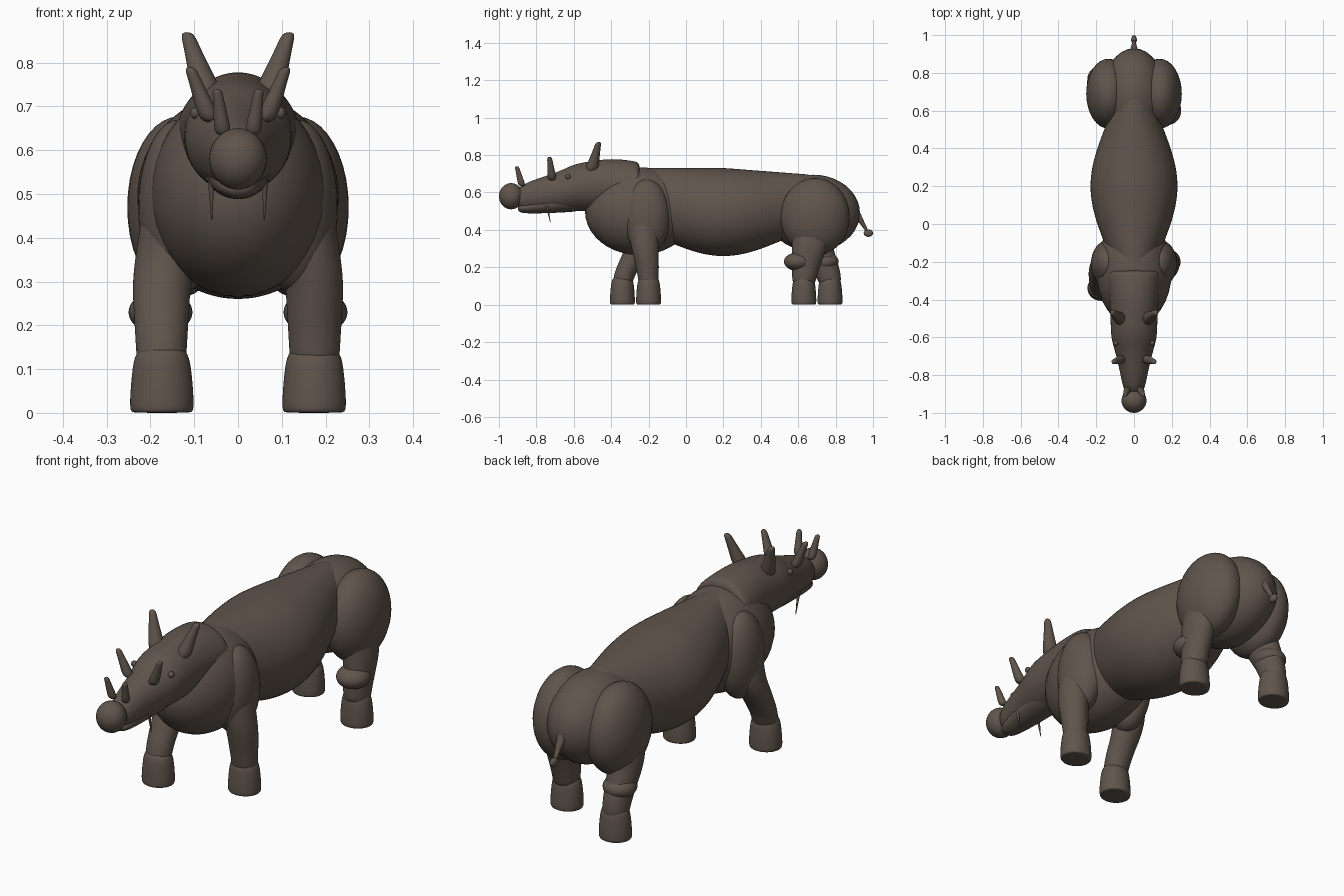
import bpy, bmesh, math
from mathutils import Vector

cube = bpy.data.objects.get("Cube")
if cube:
    bpy.data.objects.remove(cube)

# One earthy hide colour for the whole animal
hide_colour = (0.115, 0.09, 0.072, 1)
hide = bpy.data.materials.new("brown_hide")
hide.use_nodes = True
hide.diffuse_color = hide_colour
shader = hide.node_tree.nodes["Principled BSDF"]
shader.inputs["Base Color"].default_value = hide_colour
shader.inputs["Roughness"].default_value = 0.8


def finish(name, bm, rounded=False):
    """Turn a bmesh into a smooth hide coloured object."""
    bmesh.ops.recalc_face_normals(bm, faces=bm.faces)
    for face in bm.faces:
        face.smooth = True
    mesh = bpy.data.meshes.new(name)
    bm.to_mesh(mesh)
    bm.free()
    mesh.materials.append(hide)
    obj = bpy.data.objects.new(name, mesh)
    bpy.context.collection.objects.link(obj)
    if rounded:
        modifier = obj.modifiers.new("Smooth", "SUBSURF")
        modifier.levels = modifier.render_levels = 2


def loft(name, rings, up_axis, sides=20):
    """Skin elliptical rings (centre, half width, half depth).

    Each ring spans the x axis and the given second axis."""
    bm = bmesh.new()
    loops = []
    for centre, width, depth in rings:
        loop = []
        for step in range(sides):
            angle = math.tau * step / sides
            across = Vector((width * math.cos(angle), 0, 0))
            along = Vector(up_axis) * depth * math.sin(angle)
            loop.append(bm.verts.new(Vector(centre) + across + along))
        loops.append(loop)
    for low, high in zip(loops, loops[1:]):
        for step in range(sides):
            after = (step + 1) % sides
            bm.faces.new((low[step], low[after], high[after], high[step]))
    bm.faces.new(loops[0])
    bm.faces.new(loops[-1])
    finish(name, bm, rounded=True)


def body(name, stations):
    """Loft along y from stations (y, top, bottom, half width)."""
    rings = [((0, y, (top + bottom) / 2), width, (top - bottom) / 2)
             for y, top, bottom, width in stations]
    loft(name, rings, up_axis=(0, 0, 1))


def ellipsoid(name, centre, radii):
    bm = bmesh.new()
    bmesh.ops.create_uvsphere(bm, u_segments=32, v_segments=20, radius=1)
    bmesh.ops.scale(bm, vec=radii, verts=bm.verts)
    bmesh.ops.translate(bm, vec=centre, verts=bm.verts)
    finish(name, bm)


def spike(name, base, tip, thick, thin):
    """Tapered horn, tusk or tail with a rounded tip."""
    base, tip = Vector(base), Vector(tip)
    rings = []
    for part in (0, 0.4, 0.8, 0.95, 1):
        radius = thin + (thick - thin) * max(0, 1 - part * 1.15)
        if part == 1:
            radius = thin / 2
        rings.append((base.lerp(tip, part), radius, radius))
    loft(name, rings, up_axis=(0, 1, 0), sides=12)


def barrel_stations(start=-0.3, end=0.7, count=16):
    """Level back, with a belly that swells around the middle."""
    for step in range(count + 1):
        y = start + (end - start) * step / count
        swell = math.cos(math.pi * (y - 0.2) / 0.6)
        top = 0.735 - 0.08 * max(0, y - 0.2)
        yield y, top, 0.335 - 0.08 * swell, 0.16 + 0.075 * swell


# Torso, chest and rump
body("torso", barrel_stations())
ellipsoid("chest", centre=(0, -0.25, 0.5), radii=(0.2, 0.29, 0.235))
ellipsoid("rump", centre=(0, 0.68, 0.49), radii=(0.17, 0.25, 0.205))

# Head running back into the neck collar, with a flat underside
head_profile = [
    (-0.92, 0.63, 0.05), (-0.78, 0.68, 0.075), (-0.66, 0.72, 0.105),
    (-0.6, 0.755, 0.125), (-0.5, 0.77, 0.125), (-0.4, 0.785, 0.13),
    (-0.27, 0.77, 0.145), (-0.25, 0.76, 0.14), (-0.24, 0.7, 0.1)]
body("head_and_neck", [(y, top, 0.5, width) for y, top, width in head_profile])
body("lower_jaw", [
    (-0.9, 0.53, 0.5, 0.03), (-0.87, 0.55, 0.485, 0.05),
    (-0.7, 0.6, 0.49, 0.075), (-0.5, 0.62, 0.5, 0.09)])
ellipsoid("nose", centre=(0, -0.935, 0.58), radii=(0.066, 0.065, 0.07))

# Tail with a round tuft
spike("tail", base=(0, 0.89, 0.52), tip=(0, 0.97, 0.39), thick=0.03, thin=0.01)
ellipsoid("tail_tuft", centre=(0, 0.975, 0.383), radii=(0.015, 0.025, 0.02))


def foot(name, x, y, height=0.14):
    """Blunt hoof that narrows toward the ankle."""
    rings = []
    for part, radius in ((0, 0.065), (0.02, 0.072), (0.15, 0.075),
                         (0.8, 0.068), (1, 0.058), (1.1, 0.04)):
        rings.append(((x, y, height * part), radius, radius * 0.92))
    loft(name, rings, up_axis=(0, 1, 0))


def leg(name, side, foot_y, hip_y, flare):
    """Leg that eases from the hip to the foot and thickens upward."""
    bottom, top, count = 0.1, 0.46, 8
    rings = []
    for step in range(count + 1):
        z = bottom + (top - bottom) * step / count
        reach = min(1, (z - bottom) / 0.3)
        ease = reach * reach * (3 - 2 * reach)
        x = side * (0.175 - 0.2 * max(0, z - 0.3))
        y = foot_y + (hip_y - foot_y) * ease
        rings.append(((x, y, z), 0.05 + 0.06 * z, 0.04 + flare * z))
    loft(name + "_leg", rings, up_axis=(0, 1, 0))
    foot(name + "_foot", side * 0.174, foot_y)


# Paired head details, shoulders, haunches and striding legs
for label, side, front_y, hind_y in (("left", 1, -0.2, 0.63),
                                     ("right", -1, -0.34, 0.77)):
    spike(label + "_nose_horn", base=(side * 0.033, -0.875, 0.63),
          tip=(side * 0.048, -0.905, 0.74), thick=0.022, thin=0.012)
    spike(label + "_brow_horn", base=(side * 0.06, -0.715, 0.66),
          tip=(side * 0.11, -0.73, 0.79), thick=0.028, thin=0.014)
    spike(label + "_crown_horn", base=(side * 0.06, -0.51, 0.7),
          tip=(side * 0.117, -0.467, 0.87), thick=0.042, thin=0.017)
    spike(label + "_tusk", base=(side * 0.062, -0.75, 0.56),
          tip=(side * 0.06, -0.725, 0.44), thick=0.01, thin=0.002)
    ellipsoid(label + "_eye", centre=(side * 0.096, -0.63, 0.685),
              radii=(0.013, 0.014, 0.014))
    ellipsoid(label + "_shoulder", centre=(side * 0.135, -0.21, 0.47),
              radii=(0.093, 0.125, 0.2))
    ellipsoid(label + "_haunch", centre=(side * 0.135, 0.69, 0.47),
              radii=(0.118, 0.185, 0.207))
    ellipsoid(label + "_hock", centre=(side * 0.177, hind_y - 0.03, 0.23),
              radii=(0.073, 0.076, 0.05))
    leg(label + "_front", side, front_y, hip_y=-0.225, flare=0.11)
    leg(label + "_hind", side, hind_y, hip_y=0.67, flare=0.18)
